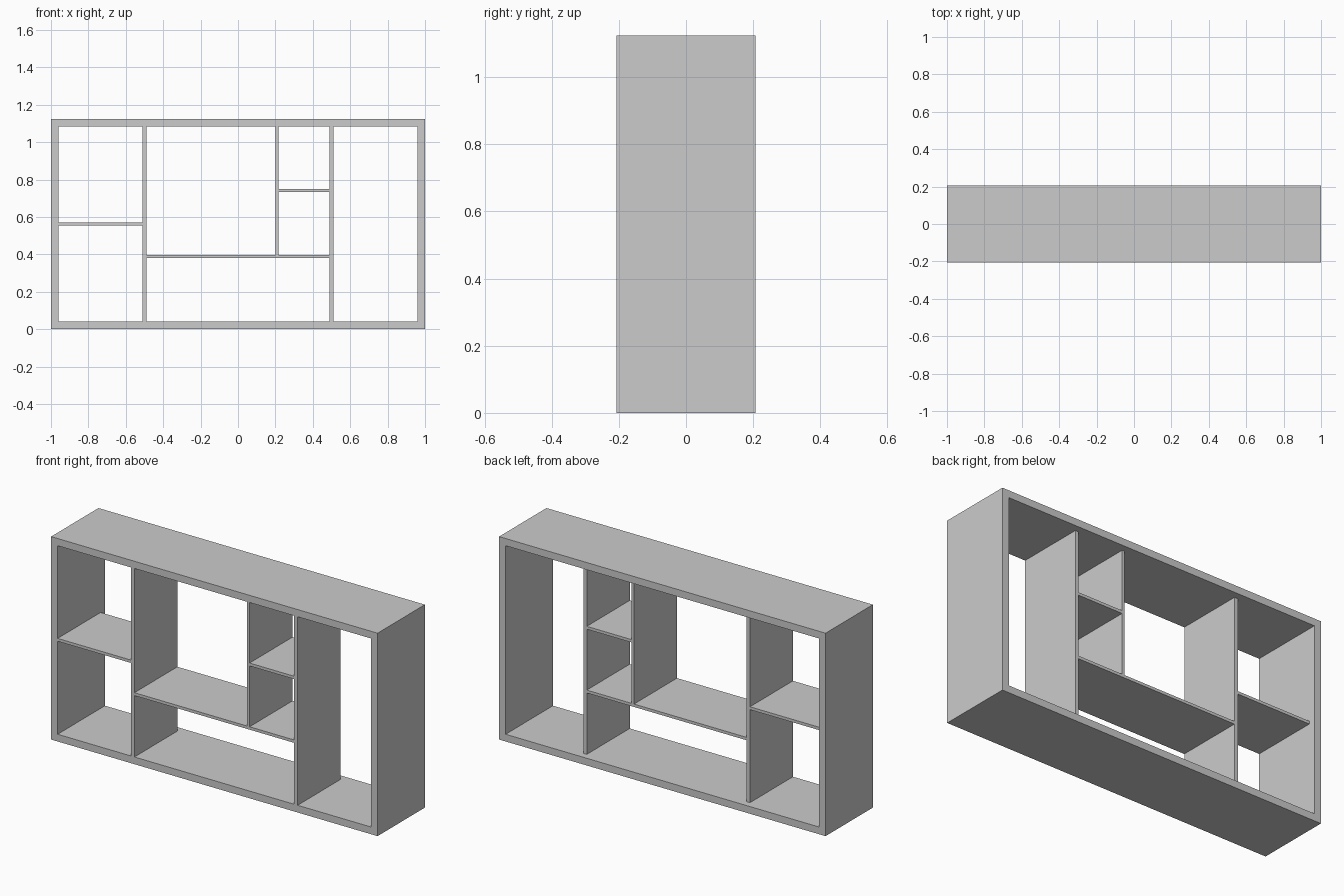
import bpy

if "Cube" in bpy.data.objects:
    bpy.data.objects.remove(bpy.data.objects["Cube"])

W, H, D = 2.0, 1.124, 0.414   # overall width, height, depth
T = 0.04                      # outer frame thickness
DIV, SH = 0.021, 0.016        # divider and thin shelf thickness
FRONT, BACK = -D / 2, D / 2
INNER_BACK = BACK - 0.038     # partitions stop short of the back


def board(name, x0, x1, z0, z1, back=INNER_BACK):
    """Rectangular board whose front edge is flush with the frame."""
    bpy.ops.mesh.primitive_cube_add(
        size=1, location=((x0 + x1) / 2, (FRONT + back) / 2, (z0 + z1) / 2))
    ob = bpy.context.object
    ob.name = name
    ob.scale = (x1 - x0, back - FRONT, z1 - z0)
    bpy.ops.object.transform_apply(location=False, rotation=False, scale=True)
    return ob


# Outer frame
board("bottom_panel", -W / 2, W / 2, 0, T, BACK)
board("top_panel", -W / 2, W / 2, H - T, H, BACK)
for side, x in (("left", -W / 2), ("right", W / 2 - T)):
    board(side + "_side_panel", x, x + T, T, H - T, BACK)

# Full-height dividers
for side, x in (("left", -0.5), ("right", 0.5)):
    board(side + "_divider", x - DIV / 2, x + DIV / 2, T, H - T)

# Thin shelves and the short upright
inner = 0.5 - DIV / 2
board("left_shelf", -W / 2 + T, -0.5 - DIV / 2, 0.563 - SH / 2, 0.563 + SH / 2)
board("middle_shelf", -inner, inner, 0.388 - SH / 2, 0.388 + SH / 2)
board("short_upright", 0.2, 0.2 + SH, 0.388 + SH / 2, H - T)
board("small_shelf", 0.2 + SH, inner, 0.741 - SH / 2, 0.741 + SH / 2)
